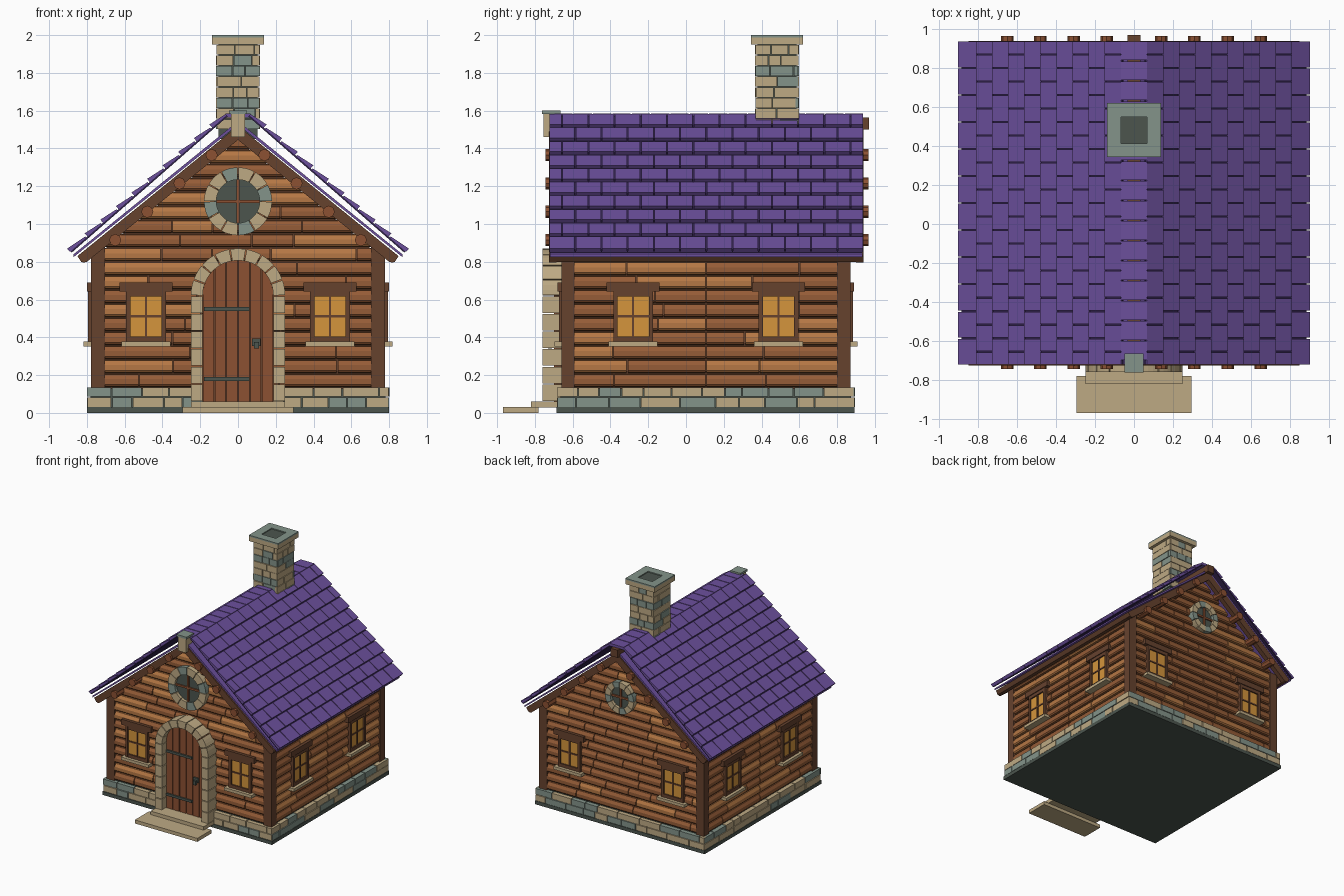
import bpy, bmesh, math, random
from mathutils import Matrix, Vector

if "Cube" in bpy.data.objects:
    bpy.data.objects.remove(bpy.data.objects["Cube"])

random.seed(7)
COLORS = {
    "purple_tile": (0.150, 0.080, 0.335), "dark_purple": (0.030, 0.016, 0.070),
    "tan_stone": (0.515, 0.402, 0.231), "grey_stone": (0.23, 0.296, 0.254),
    "slate": (0.072, 0.091, 0.076), "plank_brown": (0.300, 0.107, 0.038),
    "plank_light": (0.460, 0.185, 0.058), "dark_timber": (0.133, 0.054, 0.027),
    "door_brown": (0.262, 0.082, 0.032), "amber_glass": (0.66, 0.30, 0.045),
}
NAMES = list(COLORS)
MATS = []
for n, c in COLORS.items():
    m = bpy.data.materials.new(n)
    m.diffuse_color = (*c, 1)
    m.use_nodes = True
    m.node_tree.nodes["Principled BSDF"].inputs["Base Color"].default_value = m.diffuse_color
    MATS.append(m)
PARTS = {}
ID = Matrix.Identity(4)
CY = 0.105  # depth centre of the house


def solid(part, a, b, mat, M=ID):
    """Closed solid between two matching rings of points."""
    bm = PARTS.setdefault(part, bmesh.new())
    va = [bm.verts.new(M @ Vector(p)) for p in a]
    vb = [bm.verts.new(M @ Vector(p)) for p in b]
    n = len(a)
    fs = [bm.faces.new(va), bm.faces.new(vb[::-1])]
    fs += [bm.faces.new((va[i], vb[i], vb[(i + 1) % n], va[(i + 1) % n])) for i in range(n)]
    for f in fs:
        f.material_index = NAMES.index(mat)
    bmesh.ops.recalc_face_normals(bm, faces=fs)


def prism(part, poly, y0, y1, mat, M=ID):
    solid(part, [(x, y0, z) for x, z in poly], [(x, y1, z) for x, z in poly], mat, M)


def box(part, x0, x1, y0, y1, z0, z1, mat, M=ID):
    prism(part, [(x0, z0), (x1, z0), (x1, z1), (x0, z1)], y0, y1, mat, M)


def arc(r, a0, a1, n, cz):
    return [(r * math.cos(a0 + (a1 - a0) * i / n), cz + r * math.sin(a0 + (a1 - a0) * i / n))
            for i in range(n + 1)]


def wedge(part, r0, r1, a0, a1, cz, y0, y1, mat, M=ID):
    prism(part, arc(r1, a0, a1, 3, cz) + arc(r0, a1, a0, 3, cz), y0, y1, mat, M)


def sides(hx, hy, cy):
    """Four wall frames: local x along the wall, local -y outward."""
    for k, (half, dist) in enumerate([(hx, hy), (hy, hx)] * 2):
        R = Matrix.Rotation(k * math.pi / 2, 4, 'Z')
        yield k, half, Matrix.Translation((0, cy, 0)) @ R @ Matrix.Translation((0, -dist, 0))


def cuts(a, b, lo, hi):
    xs = [a]
    while b - xs[-1] > hi:
        xs.append(xs[-1] + random.uniform(lo, hi))
    return list(zip(xs, xs[1:] + [b]))


# Foundation slab and two stone courses
box("base_slab", -.8, .8, -.685, .893, 0, .03, "slate")
box("foundation_core", -.78, .78, -.665, .873, .03, .13, "slate")
for k, half, M in sides(.797, .785, CY):
    for z in (.03, .084):
        for a, b in cuts(-half, half, .09, .21):
            box("foundation_stones", a + .003, b - .003, random.uniform(-.004, 0), .035, z + .002, z + .051,
                "grey_stone" if random.random() < .35 else "tan_stone", M)

# Wall core and corner posts
prism("wall_core", [(-.74, .1), (.74, .1), (.74, .84), (0, 1.44), (-.74, .84)], -.625, .835, "dark_timber")
for sx in (-1, 1):
    for y in (-.66, .80):
        box("corner_posts", sx * .705, sx * .778, y, y + .07, .135, .875, "dark_timber")


# Horizontal wall planks, trimmed to the gable slope
def plank(u0, u1, z, h, gable, mat, M):
    prof = [(.03, z), (-.002, z + .004), (-.010, z + .2 * h), (-.010, z + .6 * h), (.004, z + h - .004), (.03, z + h)]

    def ring(u):
        out = []
        for y, zz in prof:
            lim = max(.004, (1.475 - zz) / .82) if gable else 9
            out.append((max(-lim, min(lim, u)), y, zz))
        return out
    solid("wall_planks", ring(u0), ring(u1), mat, M)


H = .074
for k, half, M in sides(.765, .75, CY):
    gable = k % 2 == 0
    for i in range(18 if gable else 10):
        z = .135 + i * H
        lim = min(half - .04, (1.475 - z) / .82) if gable else half - .04
        halves = [(-lim, 0), (0, lim)] if not gable else [(-lim, lim)]
        for lo, hi in halves:
            for a, b in cuts(lo, hi, .2, .55):
                plank(a + .003, b - .003, z + .002, H - .004, gable,
                      "plank_light" if random.random() < .22 else "plank_brown", M)


# Square windows: two on every wall
def window(u, M):
    for s in (-1, 1):
        box("window_frames", u + s * .083, u + s * .105, -.028, .02, .375, .645, "dark_timber", M)
    for z in (.375, .615):
        box("window_frames", u - .105, u + .105, -.027, .02, z, z + .03, "dark_timber", M)
    box("window_glass", u - .085, u + .085, -.015, .02, .39, .63, "amber_glass", M)
    box("window_bars", u - .006, u + .006, -.022, 0, .40, .62, "dark_timber", M)
    box("window_bars", u - .085, u + .085, -.021, 0, .505, .517, "dark_timber", M)
    box("window_lintels", u - .14, u + .14, -.034, .02, .643, .69, "dark_timber", M)
    box("window_sills", u - .13, u + .13, -.052, .02, .352, .377, "tan_stone", M)


# Round gable window with a ring of stones
def round_window(r0, r1, cz, M):
    n = 12
    for i in range(n):
        a = 2 * math.pi * i / n
        wedge("round_window_stones", r0, r1, a + .015, a + 2 * math.pi / n - .015, cz, -.045, .02,
              "grey_stone" if i % 3 == 0 else "tan_stone", M)
    prism("round_window_glass", arc(r0 + .01, 0, math.tau * 23 / 24, 23, cz), -.02, .02, "slate", M)
    box("round_window_bars", -.008, .008, -.032, 0, cz - r0, cz + r0, "door_brown", M)
    box("round_window_bars", -r0, r0, -.031, 0, cz - .008, cz + .008, "door_brown", M)


for k, half, M in sides(.765, .75, CY):
    for s in (-1, 1):
        window(s * (.487 if k % 2 == 0 else .385), M)
    if k == 0:
        round_window(.115, .18, 1.12, M)
    if k == 2:
        round_window(.085, .135, 1.12, M)

# Door planks with an arched top
RD, SPR = .188, .62
prism("door_backing", [(RD, .06)] + arc(RD, 0, math.pi, 16, SPR) + [(-RD, .06)], -.69, -.63, "dark_timber")
for i in range(6):
    x0, x1 = -RD + i * RD / 3 + .003, -RD + (i + 1) * RD / 3 - .003
    top = [(x1 + (x0 - x1) * t / 4) for t in range(5)]
    prism("door_planks", [(x0, .06), (x1, .06)] + [(x, SPR + math.sqrt(max(0, RD * RD - x * x))) for x in top],
          -.70, -.685, "door_brown")
for z in (.18, .55):
    box("door_hinges", -.18, .06, -.712, -.695, z - .01, z + .01, "slate")
box("door_handle", .075, .12, -.712, -.695, .355, .395, "slate")
box("door_handle", .085, .11, -.73, -.71, .34, .375, "slate")

# Stone door surround and steps
for s in (-1, 1):
    for i in range(6):
        z, h = .06, (SPR - .06) / 6
        box("door_surround", s * .187, s * .25, -.76, -.64, z + i * h + .003, z + (i + 1) * h - .003, "tan_stone")
for i in range(9):
    a = math.pi * i / 9
    wedge("door_surround", .187, .25, a + .013, a + math.pi / 9 - .013, SPR, -.76, -.64, "tan_stone")
box("lower_step", -.295, .295, -.97, -.78, 0, .03, "tan_stone")
box("upper_step", -.25, .25, -.82, -.66, .028, .06, "tan_stone")

# Roof: staggered tiles on a dark sheet, inner deck, trim boards
Y0, Y1, ROWS, COLS = -.725, .94, 10, 12
eave, ridge = Vector((.885, .855)), Vector((.06, 1.575))
t = (ridge - eave).normalized()
nrm = Vector((-t.y, t.x)) * (-1 if t.x > 0 else 1)
if nrm.y < 0:
    nrm = -nrm
L = (ridge - eave).length
p, w = L / ROWS, (Y1 - Y0) / COLS


def slope(s, d):
    return eave + t * s + nrm * d


for sx in (-1, 1):
    def strip(part, pts, y0, y1, mat):
        prism(part, [(sx * q[0], q[1]) for q in pts], y0, y1, mat)
    strip("roof_sheet", [slope(0, -.008), slope(L, -.008), slope(L, .002), slope(0, .002)], Y0 + .005, Y1 - .005, "dark_purple")
    for i in range(ROWS):
        a, b = i * p + (.009 if i else -.005), (i + 1) * p
        prof = [slope(a, .001), slope(b, .001), slope(b, .009), slope(a, .024)]
        off = w / 2 if i % 2 else 0
        for j in range(COLS + (1 if off else 0)):
            y0, y1 = max(Y0, Y0 + j * w - off), min(Y1, Y0 + (j + 1) * w - off)
            strip("roof_tiles", prof, y0 + .003, y1 - .003, "purple_tile")
    strip("roof_deck", [(.87, .825), (.87, .84), (0, 1.545), (0, 1.525)], Y0 + .005, Y1 - .005, "purple_tile")
    for y in (Y0, .90):
        strip("barge_boards", [(.85, .83), (.82, .795), (.80, .80), (0, 1.445), (0, 1.52)], y, y + .04, "dark_timber")
    strip("eave_boards", [(.80, .80), (.83, .80), (.85, .83), (.80, .87)], Y0, Y1, "dark_timber")
    # Round purlin ends at both gables
    for i in range(4):
        cx, cz = .14 + .17 * i, 1.365 - .15 * i
        for y in (-.745, .83):
            ring = [(sx * cx + x, z) for x, z in arc(.032, 0, math.tau * 7 / 8, 7, cz)]
            prism("purlin_ends", ring, y, y + .135, "door_brown")

# Ridge caps, ridge beam and front ridge stone
box("ridge_beam", -.033, .033, -.70, .97, 1.50, 1.565, "dark_timber")
for i in range(16):
    y = -.70 + i * .1025
    box("ridge_caps", -.066, .066, y + .003, y + .0995, 1.563, 1.586, "purple_tile")
box("front_ridge_stone", -.036, .036, -.755, -.67, 1.46, 1.582, "tan_stone")
box("front_ridge_stone", -.048, .048, -.762, -.665, 1.582, 1.6, "grey_stone")

# Chimney of stone courses with a hollow cap
CH = .482
box("chimney_core", -.104, .104, CH - .104, CH + .104, 1.45, 1.955, "slate")
for k, half, M in sides(.113, .113, CH):
    for i in range(8):
        z = 1.5 + i * .0563
        for a, b in cuts(-half, half, .06, .13):
            grey = random.random() < (.8 if i in (2, 5) else .08)
            box("chimney_stones", a + .002, b - .002, random.uniform(-.004, .001), .02, z + .002, z + .0545,
                "grey_stone" if grey else "tan_stone", M)
box("chimney_cap", -.138, .138, CH - .138, CH + .138, 1.95, 1.988, "tan_stone")
for k, half, M in sides(.138, .138, CH):
    box("chimney_cap_rim", -.138, .068, 0, .07, 1.988, 2.0, "grey_stone", M)
box("chimney_hole", -.069, .069, CH - .069, CH + .069, 1.987, 1.992, "slate")

# Turn every part into an object
for name, bm in PARTS.items():
    me = bpy.data.meshes.new(name)
    bm.to_mesh(me)
    bm.free()
    used = sorted({f.material_index for f in me.polygons})
    for i in used:
        me.materials.append(MATS[i])
    for f in me.polygons:
        f.material_index = used.index(f.material_index)
    bpy.context.collection.objects.link(bpy.data.objects.new(name, me))
